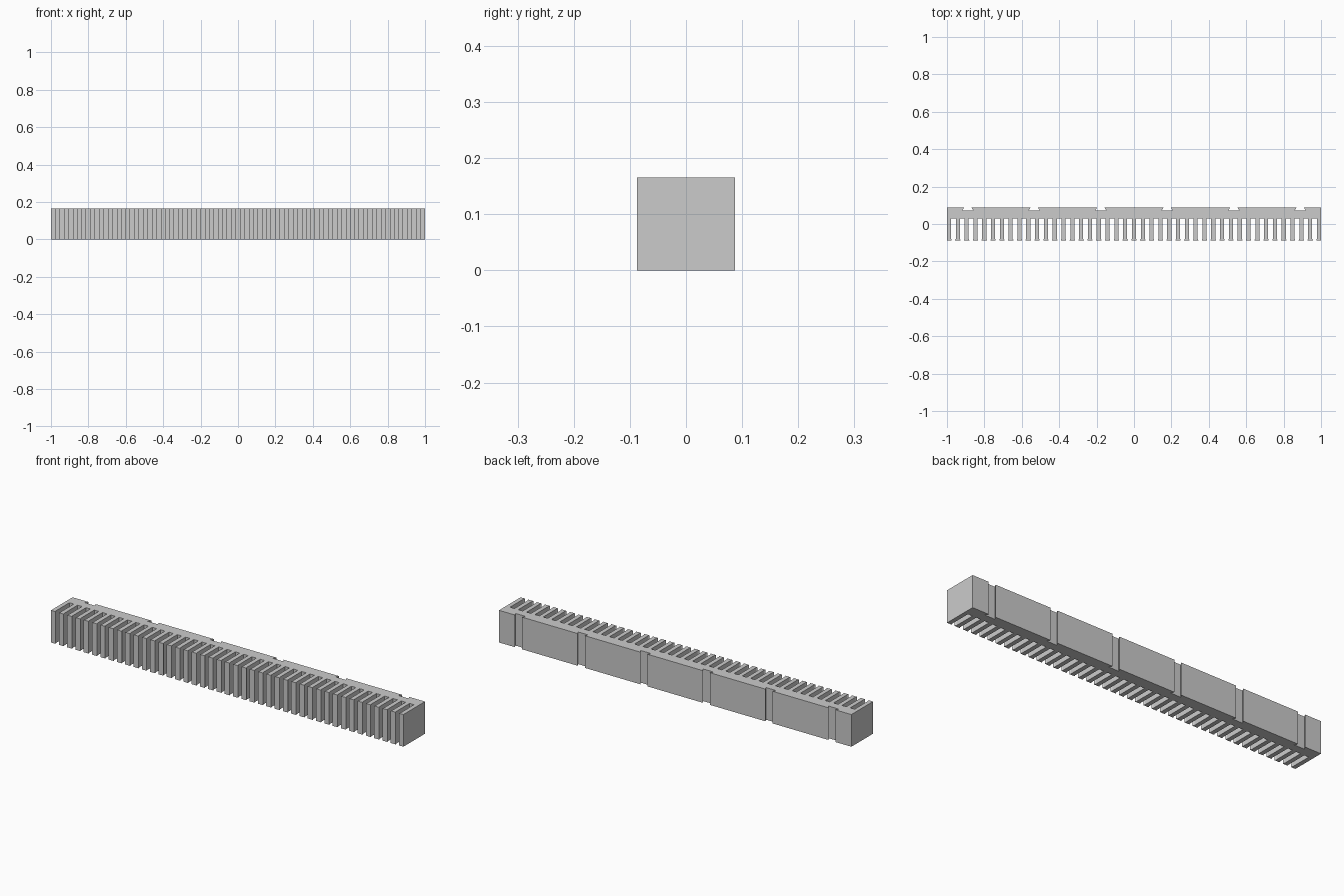
import bpy, bmesh

if "Cube" in bpy.data.objects:
    bpy.data.objects.remove(bpy.data.objects["Cube"])

H, D = 0.165, 0.0875          # height, half depth
SLOTS, TOOTH = 42, 0.022      # slot count, tooth width
PITCH = (2 - TOOTH) / SLOTS
SLOT_END = 0.03

pts = []
# Toothed front edge, with small wedge notches near each slot mouth
for i in range(SLOTS):
    a = -1 + TOOTH + i * PITCH
    b = a + PITCH - TOOTH
    lip, y1, y2 = 0.003, -D + 0.003, -D + 0.008
    pts += [(a + lip, -D), (a + lip, y1), (a, y2), (a, SLOT_END),
            (b, SLOT_END), (b, y2), (b - lip, y1), (b - lip, -D)]
pts = [(-1, -D)] + pts + [(1, -D), (1, D)]
# Dovetail grooves along the back edge
for k in range(5, -1, -1):
    x = (k - 2.5) * 0.3555
    pts += [(x + 0.02, D), (x + 0.03, D - 0.016),
            (x - 0.03, D - 0.016), (x - 0.02, D)]
pts.append((-1, D))

# Extrude the profile upward
bm = bmesh.new()
face = bm.faces.new([bm.verts.new((x, y, 0)) for x, y in pts])
ext = bmesh.ops.extrude_face_region(bm, geom=[face])
bmesh.ops.translate(bm, vec=(0, 0, H),
                    verts=[v for v in ext["geom"] if isinstance(v, bmesh.types.BMVert)])
bmesh.ops.recalc_face_normals(bm, faces=bm.faces)
mesh = bpy.data.meshes.new("slotted_core")
bm.to_mesh(mesh)
bm.free()
bpy.context.collection.objects.link(bpy.data.objects.new("slotted_core", mesh))
